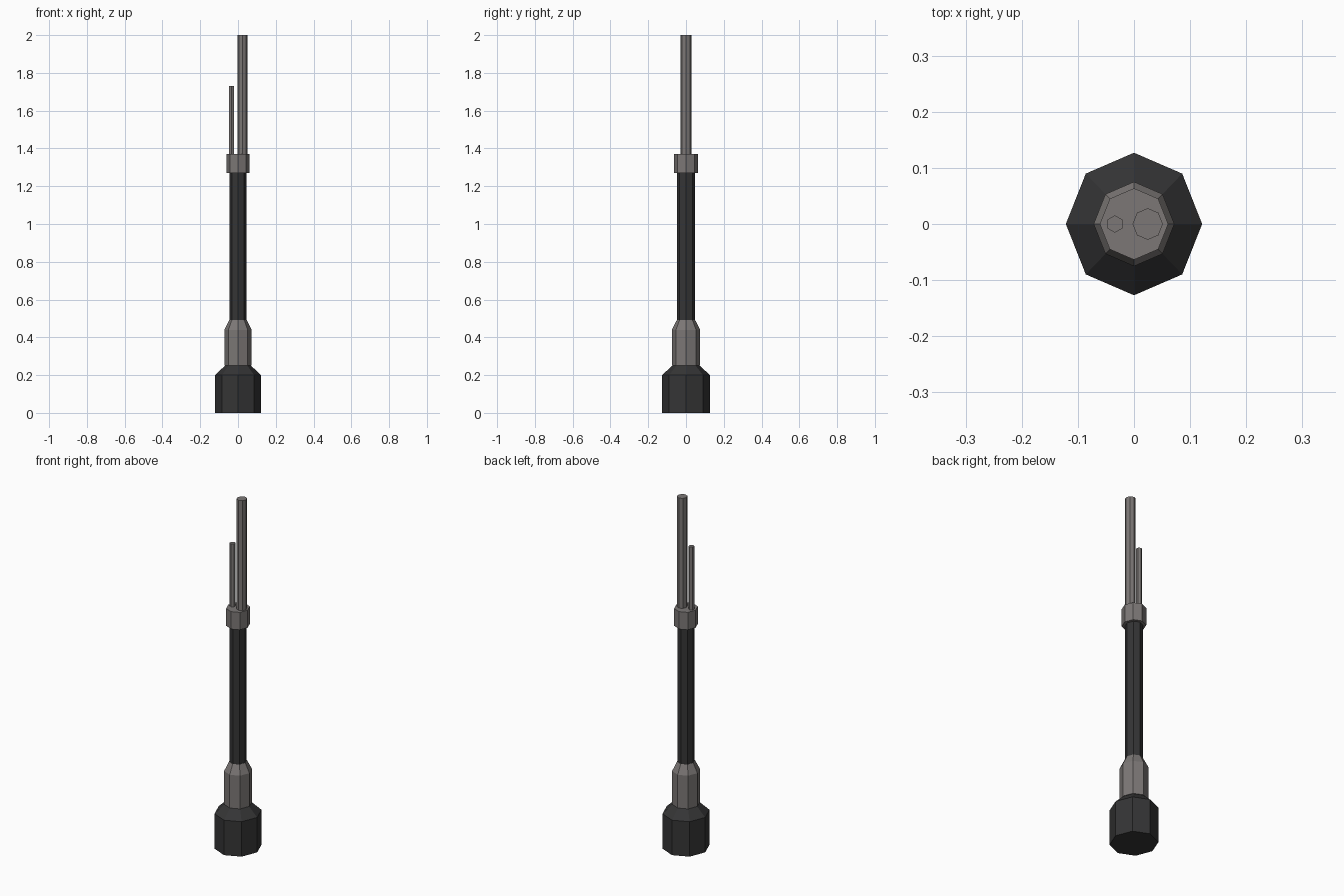
import bpy, bmesh, math

if "Cube" in bpy.data.objects:
    bpy.data.objects.remove(bpy.data.objects["Cube"])

STRETCH_Y = 127 / 121.5   # body sections are slightly deeper than wide


def material(name, v):
    m = bpy.data.materials.new(name)
    m.diffuse_color = (*v, 1)
    m.use_nodes = True
    m.node_tree.nodes["Principled BSDF"].inputs["Base Color"].default_value = m.diffuse_color
    return m


dark = material("dark_rubber", (0.035, 0.035, 0.036))
grey = material("warm_grey_metal", (0.20, 0.185, 0.18))


def turned(name, profile, mat, sides=8, x=0.0, stretch=STRETCH_Y):
    """Faceted solid from (radius, z) rings, first corner on the +y axis."""
    bm = bmesh.new()
    rings = []
    for r, z in profile:
        angles = [math.pi / 2 + 2 * math.pi * i / sides for i in range(sides)]
        rings.append([bm.verts.new((x + r * math.cos(a), stretch * r * math.sin(a), z))
                      for a in angles])
    for low, high in zip(rings, rings[1:]):
        for i in range(sides):
            j = (i + 1) % sides
            bm.faces.new((low[i], low[j], high[j], high[i]))
    bm.faces.new(rings[0][::-1])
    bm.faces.new(rings[-1])
    mesh = bpy.data.meshes.new(name)
    bm.to_mesh(mesh)
    bm.free()
    mesh.materials.append(mat)
    ob = bpy.data.objects.new(name, mesh)
    bpy.context.collection.objects.link(ob)
    return ob


# Stacked body, bottom to top
turned("base", [(0.1215, 0), (0.1215, 0.2), (0.069, 0.25)], dark)
turned("lower_sleeve", [(0.072, 0.25), (0.072, 0.44), (0.046, 0.492)], grey)
turned("shaft", [(0.045, 0.49), (0.045, 1.27)], dark)
turned("collar", [(0.061, 1.27), (0.061, 1.37)], grey)

# Rods standing on the collar
turned("tall_rod", [(0.027, 1.37), (0.027, 2.0)], grey, 8, 0.0245)
turned("short_rod", [(0.0155, 1.37), (0.0155, 1.73)], grey, 6, -0.034, 1.0)
